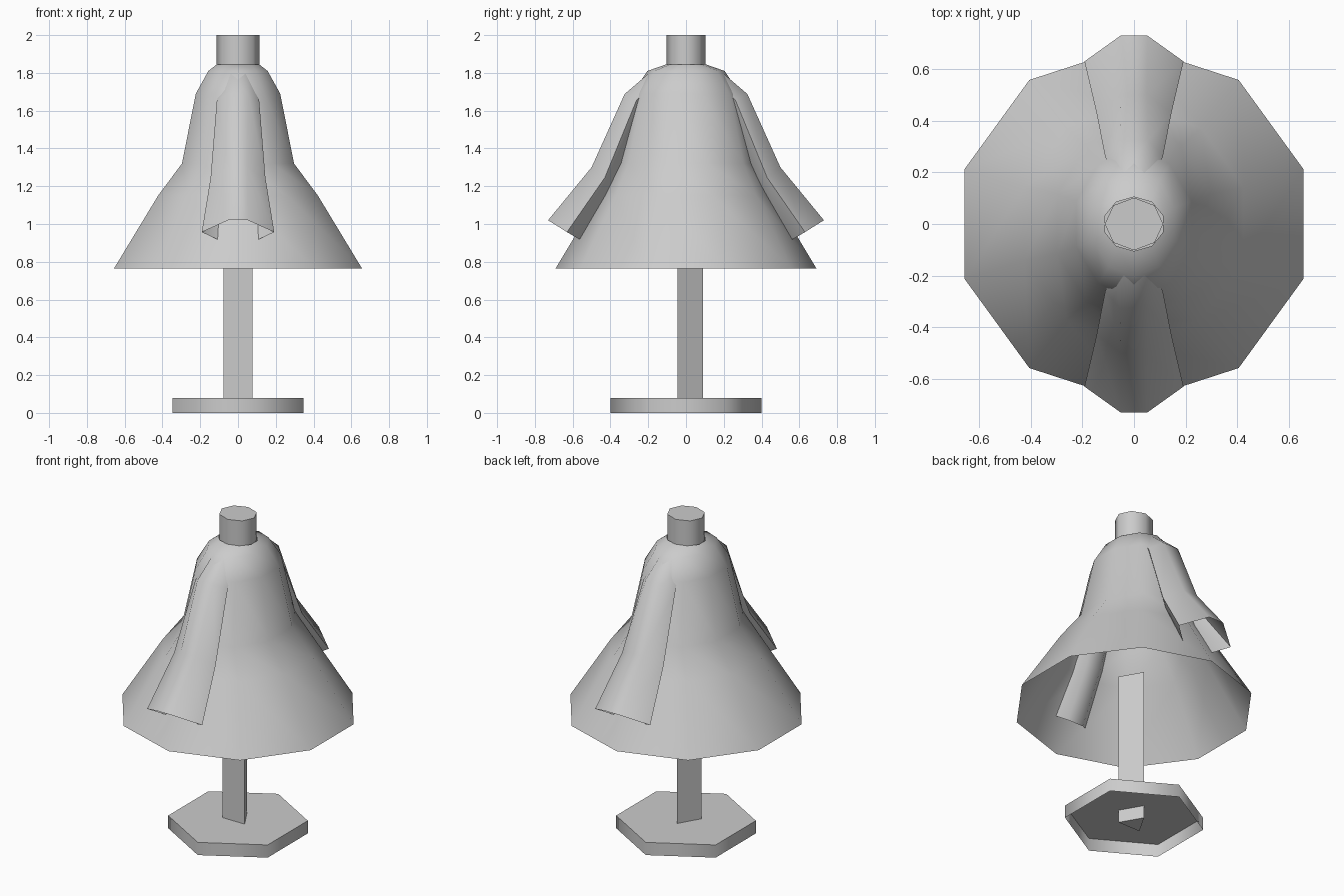
import bpy, bmesh
from math import sin, cos, pi, radians

if "Cube" in bpy.data.objects:
    bpy.data.objects.remove(bpy.data.objects["Cube"])


def ring(n, rx, ry, z):
    # n-gon with one corner on the +y axis
    return [(rx * sin(2 * pi * i / n), ry * cos(2 * pi * i / n), z) for i in range(n)]


def loft(name, rings, cap_start=False, cap_end=False):
    bm = bmesh.new()
    loops = [[bm.verts.new(p) for p in r] for r in rings]
    n = len(loops[0])
    for a, b in zip(loops, loops[1:]):
        for i in range(n):
            j = (i + 1) % n
            bm.faces.new((a[i], a[j], b[j], b[i]))
    if cap_start:
        bm.faces.new(loops[0])
    if cap_end:
        bm.faces.new(loops[-1])
    bmesh.ops.recalc_face_normals(bm, faces=bm.faces)
    # open shells: make the side walls face away from the loft's centre line
    f = next(f for f in bm.faces if len(f.verts) == 4)
    centre = sum((v.co for v in loops[0] + loops[1]), f.normal * 0) / (2 * n)
    if f.normal.dot(f.calc_center_median() - centre) < 0:
        bmesh.ops.reverse_faces(bm, faces=bm.faces)
    me = bpy.data.meshes.new(name)
    bm.to_mesh(me)
    bm.free()
    ob = bpy.data.objects.new(name, me)
    bpy.context.collection.objects.link(ob)
    bpy.ops.object.select_all(action='DESELECT')
    ob.select_set(True)
    bpy.context.view_layer.objects.active = ob
    bpy.ops.object.shade_smooth_by_angle(angle=radians(65))
    return ob


# Hexagonal foot, open underneath
loft("base", [ring(6, .4, .4, 0), ring(6, .4, .4, .08)], cap_end=True)

# Three-sided post
loft("post", [ring(3, .09, .09, 0), ring(3, .09, .09, .96)], True, True)

# Flared robe body: z, x radius, y radius
profile = [(.765, .69, .69), (1.15, .445, .46), (1.32, .312, .375),
           (1.69, .235, .285), (1.81, .165, .205), (1.845, .118, .105)]
loft("robe", [ring(10, rx, ry, z) for z, rx, ry in profile])

# Neck stub
loft("neck", [ring(8, .113, .102, 1.83), ring(8, .113, .102, 2)], cap_end=True)

# Sleeves: each row is outer, side and inner (half width, y, z) of a six-sided ring
sleeve = [((.04, .20, 1.795), (.08, .18, 1.73), (.04, .16, 1.66)),
          ((.055, .325, 1.688), (.112, .262, 1.655), (.05, .20, 1.61)),
          ((.05, .50, 1.30), (.145, .43, 1.245), (.05, .36, 1.19)),
          ((.052, .73, 1.02), (.192, .63, .957), (.055, .52, .893))]
for name, s in (("front_sleeve", -1), ("back_sleeve", 1)):
    loft(name, [[(x, s * y, z) for x, y, z in row] +
                [(-x, s * y, z) for x, y, z in reversed(row)] for row in sleeve])
